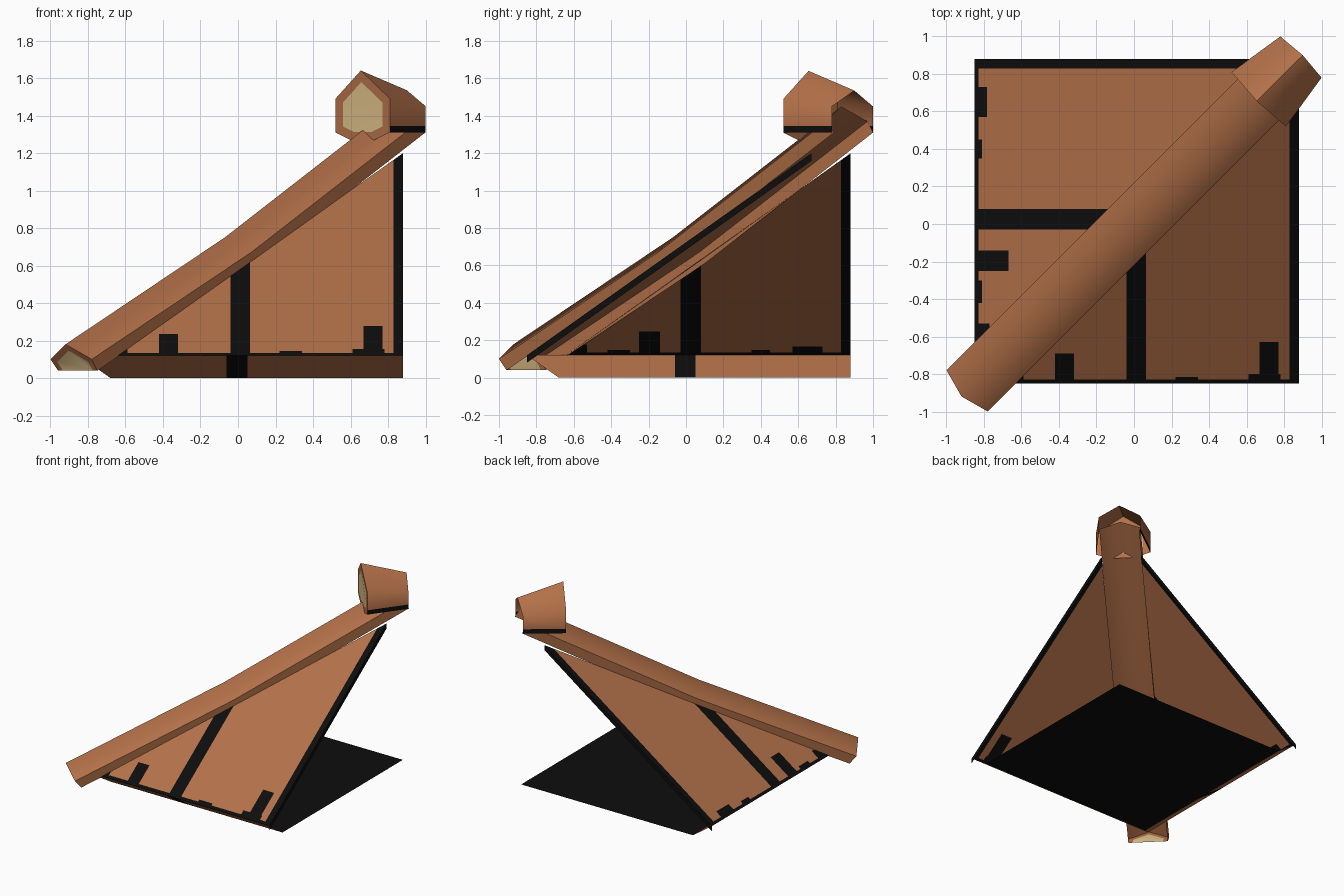
import bpy, bmesh, math

if "Cube" in bpy.data.objects:
    bpy.data.objects.remove(bpy.data.objects["Cube"])


def mat(name, col):
    m = bpy.data.materials.new(name)
    m.diffuse_color = (*col, 1)
    m.use_nodes = True
    m.node_tree.nodes["Principled BSDF"].inputs["Base Color"].default_value = m.diffuse_color
    return m


MATS = [mat("clay brown", (0.45, 0.163, 0.066)),
        mat("black", (0.004, 0.004, 0.004)),
        mat("pale tan", (0.72, 0.52, 0.25))]
BROWN, BLACK, TAN = 0, 1, 2


def finish(name, bm, smooth=None):
    bmesh.ops.remove_doubles(bm, verts=bm.verts, dist=1e-5)
    me = bpy.data.meshes.new(name)
    bm.to_mesh(me)
    bm.free()
    ob = bpy.data.objects.new(name, me)
    bpy.context.collection.objects.link(ob)
    for m in MATS:
        me.materials.append(m)
    if smooth:
        bpy.ops.object.select_all(action='DESELECT')
        ob.select_set(True)
        bpy.context.view_layer.objects.active = ob
        bpy.ops.object.shade_smooth_by_angle(angle=math.radians(smooth))
    return ob


def face(bm, pts, mi=BROWN):
    f = bm.faces.new([bm.verts.new(p) for p in pts])
    f.material_index = mi
    return f


def inset_end(bm, pts, centre, k):
    """Brown rim around a tan centre."""
    q = [tuple(c + k * (a - c) for a, c in zip(p, centre)) for p in pts]
    n = len(pts)
    for i in range(n):
        j = (i + 1) % n
        face(bm, [pts[i], pts[j], q[j], q[i]])
    face(bm, q, TAN)


LO, HI, SLOPE, GAP, FLOOR = -0.85, 0.88, 0.71, 0.21, -0.68


def height(v):
    return 0.12 + (v - LO) * SLOPE


def roof_side(name, swap, stripe, tabs):
    """u runs along the eave, v up the slope; black marks are cut into the sheet."""
    def P(u, v, z):
        return (v, u, z) if swap else (u, v, z)

    def black(u, v):
        return (v < LO + 0.02 or u > HI - 0.05 or stripe[0] < u < stripe[1]
                or any(a < u < b and v < t for a, b, t in tabs))
    us = sorted({LO, HI - 0.05, HI, *stripe, *[t[0] for t in tabs], *[t[1] for t in tabs]})
    vs = sorted({LO, LO + 0.02, HI, *[t[2] for t in tabs]})
    bm = bmesh.new()
    for a, b in zip(us, us[1:]):
        for c, d in zip(vs, vs[1:]):
            face(bm, [P(a, c, height(c)), P(b, c, height(c)), P(b, d, height(d)), P(a, d, height(d))],
                 BLACK if black((a + b) / 2, (c + d) / 2) else BROWN)
    # trim along the hip
    s = -1 if swap else 1
    bmesh.ops.bisect_plane(bm, geom=bm.verts[:] + bm.edges[:] + bm.faces[:],
                           plane_co=P(GAP, 0, 0), plane_no=(-s, s, 0), clear_outer=True)
    # turned-down open edge
    top = HI - GAP
    face(bm, [P(HI, LO, 0.08), P(HI, top, height(top) - 0.04),
              P(HI, top, height(top)), P(HI, LO, 0.12)], BLACK)
    # slanted eave board under the sheet
    cuts = [LO, -0.06, 0.05, HI]
    for i in range(3):
        a, b = cuts[i], cuts[i + 1]
        face(bm, [P(FLOOR if i == 0 else a, FLOOR, 0), P(b, FLOOR, 0), P(b, LO, 0.12), P(a, LO, 0.12)],
             BLACK if i == 1 else BROWN)
    if swap:
        bmesh.ops.reverse_faces(bm, faces=bm.faces)
    finish(name, bm)


roof_side("front_roof_side", False, (-0.04, 0.065),
          [(-0.42, -0.32, -0.69), (0.67, 0.77, -0.63), (0.61, 0.78, -0.8),
           (0.22, 0.34, -0.815), (-0.64, -0.59, -0.8)])
roof_side("left_roof_side", True, (-0.03, 0.08),
          [(0.57, 0.73, -0.785), (0.35, 0.45, -0.81), (-0.25, -0.14, -0.67),
           (-0.42, -0.30, -0.81), (-0.63, -0.53, -0.77)])

# flat black base
bm = bmesh.new()
face(bm, [(FLOOR, FLOOR, 0), (HI, FLOOR, 0), (HI, HI, 0), (FLOOR, HI, 0)], BLACK)
finish("base_floor", bm)

# hip roll: open half pipe with a slight bend halfway
prof = [(-0.96, -0.75, 0.04), (-1.0, -0.78, 0.10), (-0.92, -0.92, 0.18),
        (-0.78, -1.0, 0.10), (-0.75, -0.96, 0.04)]
rings = [[(x + d, y + d, z + h) for x, y, z in prof]
         for d, h in ((0, 0), (0.85, 0.57), (1.75, 1.27))]
bm = bmesh.new()
for r0, r1 in zip(rings, rings[1:]):
    for i in range(4):
        face(bm, [r0[i], r1[i], r1[i + 1], r0[i + 1]])
inset_end(bm, prof, (-0.855, -0.855, 0.045), 0.75)
bmesh.ops.remove_doubles(bm, verts=bm.verts, dist=1e-5)
bmesh.ops.recalc_face_normals(bm, faces=bm.faces)
finish("hip_roll", bm, 65)

# peak cap: short hood, closed at the front, open at the back
front = [(0.52, 0.81, 1.31), (0.52, 0.81, 1.345), (0.52, 0.81, 1.49), (0.655, 0.655, 1.64),
         (0.81, 0.52, 1.49), (0.81, 0.52, 1.345), (0.81, 0.52, 1.31)]
back = [(0.78, 1.0, 1.31), (0.78, 1.0, 1.345), (0.78, 1.0, 1.45), (0.9, 0.9, 1.535),
        (1.0, 0.78, 1.45), (1.0, 0.78, 1.345), (1.0, 0.78, 1.31)]
bm = bmesh.new()
for i in range(6):
    face(bm, [front[i], back[i], back[i + 1], front[i + 1]], BLACK if i in (0, 5) else BROWN)
inset_end(bm, front + [(0.73, 0.60, 1.27), (0.60, 0.73, 1.27)], (0.665, 0.665, 1.42), 0.72)
bmesh.ops.remove_doubles(bm, verts=bm.verts, dist=1e-5)
bmesh.ops.recalc_face_normals(bm, faces=bm.faces)
finish("peak_cap", bm, 62)
